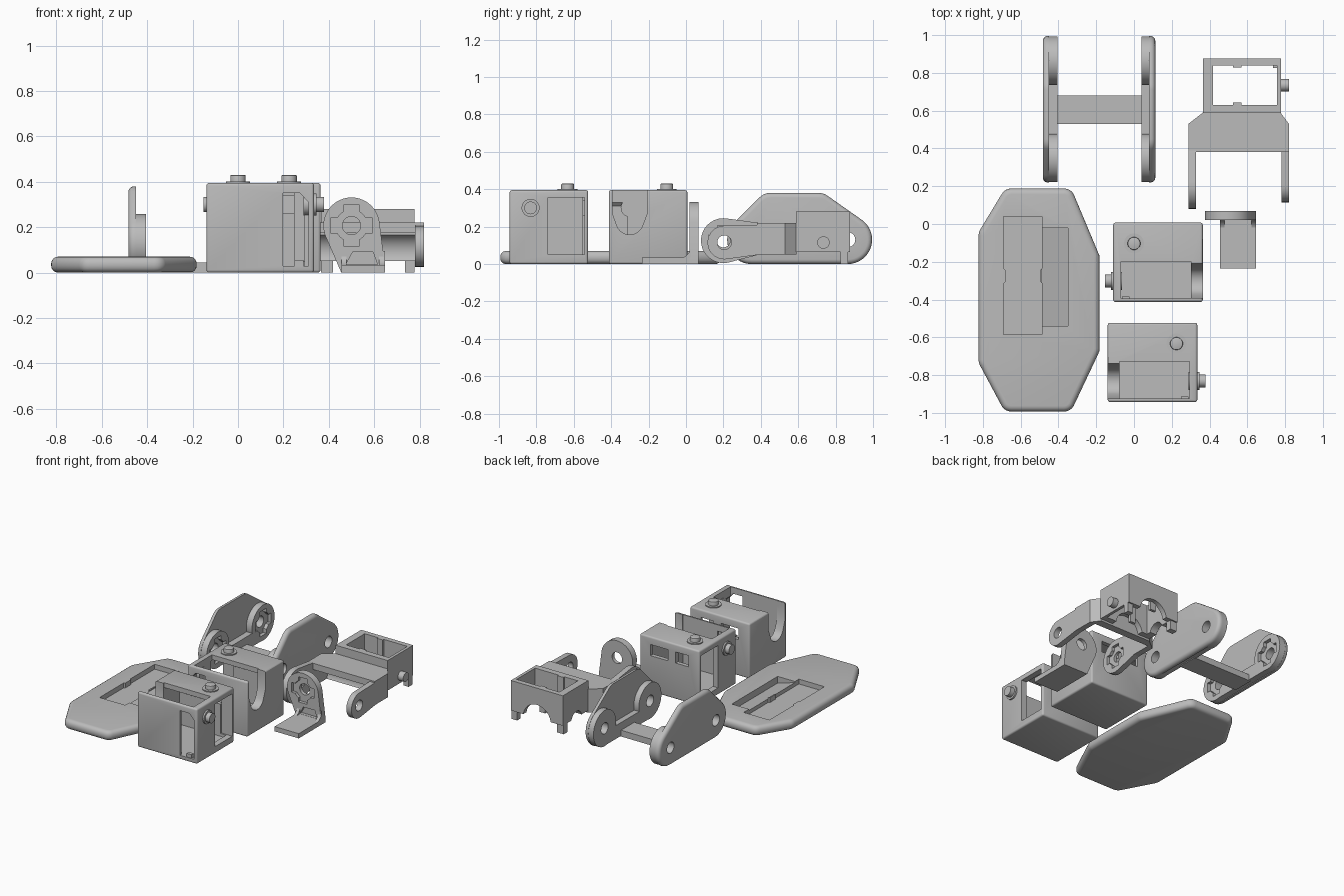
import bpy, bmesh, math
from mathutils import Vector

if "Cube" in bpy.data.objects:
    bpy.data.objects.remove(bpy.data.objects["Cube"])

GREY = bpy.data.materials.new("plain grey")
GREY.diffuse_color = (0.5, 0.5, 0.5, 1)
GREY.use_nodes = True
GREY.node_tree.nodes["Principled BSDF"].inputs["Base Color"].default_value = GREY.diffuse_color


def circle(u, v, r, n=32):
    return [(u + r * math.cos(2 * math.pi * i / n), v + r * math.sin(2 * math.pi * i / n)) for i in range(n)]


def hull(pts):
    """2D convex outline of a point set."""
    pts = sorted(set((round(a, 5), round(b, 5)) for a, b in pts))

    def chain(seq):
        out = []
        for p in seq:
            while len(out) > 1 and ((out[-1][0] - out[-2][0]) * (p[1] - out[-2][1])
                                    - (out[-1][1] - out[-2][1]) * (p[0] - out[-2][0])) <= 1e-7:
                out.pop()
            out.append(p)
        return out[:-1]
    return chain(pts) + chain(pts[::-1])


def prism(name, pts, axis, a, b, bevel=0, ends=(), seg=4):
    """Extrude an outline along an axis; optionally round the rim at given ends."""
    place = {'x': lambda u, v, t: (t, u, v), 'y': lambda u, v, t: (u, t, v),
             'z': lambda u, v, t: (u, v, t)}[axis]
    bm = bmesh.new()
    lo = [bm.verts.new(place(u, v, a)) for u, v in pts]
    hi = [bm.verts.new(place(u, v, b)) for u, v in pts]
    bm.faces.new(lo)
    bm.faces.new(hi)
    n = len(pts)
    for i in range(n):
        j = (i + 1) % n
        bm.faces.new((lo[i], lo[j], hi[j], hi[i]))
    bmesh.ops.recalc_face_normals(bm, faces=bm.faces[:])
    if bevel:
        k = 'xyz'.index(axis)
        es = [e for e in bm.edges if any(all(abs(v.co[k] - t) < 1e-5 for v in e.verts) for t in ends)]
        bmesh.ops.bevel(bm, geom=es, offset=bevel, segments=seg, profile=0.5, affect='EDGES')
    me = bpy.data.meshes.new(name)
    bm.to_mesh(me)
    bm.free()
    me.materials.append(GREY)
    ob = bpy.data.objects.new(name, me)
    bpy.context.collection.objects.link(ob)
    return ob


def box(name, x0, x1, y0, y1, z0, z1, bevel=0):
    ob = prism(name, [(x0, y0), (x1, y0), (x1, y1), (x0, y1)], 'z', z0, z1)
    if bevel:
        bm = bmesh.new()
        bm.from_mesh(ob.data)
        bmesh.ops.bevel(bm, geom=bm.edges[:], offset=bevel, segments=3, profile=0.5, affect='EDGES')
        bm.to_mesh(ob.data)
        bm.free()
    return ob


def combine(ob, tools, op='DIFFERENCE'):
    for t in tools:
        m = ob.modifiers.new("cut", 'BOOLEAN')
        m.operation, m.object, m.solver = op, t, 'EXACT'
        bpy.context.view_layer.objects.active = ob
        bpy.ops.object.modifier_apply(modifier=m.name)
        bpy.data.objects.remove(t)
    return ob


def horn_cutters(axis, u, v, a, b, through_a, through_b, s=1.0):
    """Cross-shaped horn pocket with a centre hole."""
    w, l = 0.035 * s, 0.09 * s
    return [prism("c", circle(u, v, 0.07 * s), axis, a, b),
            prism("c", [(u - l, v - w), (u + l, v - w), (u + l, v + w), (u - l, v + w)], axis, a, b),
            prism("c", [(u - w, v - l), (u + w, v - l), (u + w, v + l), (u - w, v + l)], axis, a, b),
            prism("c", circle(u, v, 0.04 * s), axis, through_a, through_b)]


# Foot plate: rounded octagon with a stepped pocket and a sloped slot
corners = [(-.65, .13), (-.37, .13), (-.24, -.18), (-.24, -.66), (-.37, -.935),
           (-.65, -.935), (-.765, -.72), (-.765, -.06)]
foot = prism("foot_plate", hull([p for c in corners for p in circle(*c, 0.058, 24)]),
             'z', 0, .07, .03, (0, .07))
pocket = [(-.69, .04), (-.487, .04), (-.487, -.235), (-.497, -.245), (-.497, -.305), (-.487, -.315),
          (-.487, -.585), (-.69, -.585), (-.69, -.315), (-.68, -.305), (-.68, -.245), (-.69, -.235)]
combine(foot, [prism("c", pocket, 'z', .035, .2),
               prism("c", [(-.488, .062), (-.35, .022), (-.35, .2), (-.488, .2)], 'y', -.54, -.02)])

# Leg link: two humped side plates with horn discs, joined by a crossbar
ENDS = ((.35, .13), (.865, .13))
outline = hull([p for c in ENDS for p in circle(*c, .13, 40)]
               + circle(.45, .30, .08) + circle(.71, .30, .08))
for side, outer, mid, inner in (("left", -.483, -.45, -.405), ("right", .113, .08, .04)):
    d = 1 if inner > outer else -1
    plate = prism(side + "_link_plate", outline, 'x', outer, mid, .025, (outer,))
    rib = [(.35, 0.005), (.865, 0.005), (.865, .1), (.35, .1)]
    discs = [prism("d", circle(*c, .128, 40), 'x', mid - d * .01, inner) for c in ENDS]
    discs.append(prism("d", rib, 'x', mid - d * .01, inner))
    combine(plate, discs, 'UNION')
    for c in ENDS:
        if side == "left":
            tools = horn_cutters('x', *c, inner - d * .025, inner + d * .02, outer - d * .02, inner + d * .02)
        else:
            tools = [prism("c", circle(*c, .04), 'x', outer - d * .02, inner + d * .02)]
        combine(plate, tools)
box("link_crossbar", -.42, .055, .53, .68, 0, .045)

# Hip bracket: open frame, tapered neck and two pivot arms
frame = box("hip_frame", .365, .778, .587, .876, .065, .28)
combine(frame, [box("c", .418, .757, .63, .84, -.1, .5),
                prism("c", circle(.57, .05, .11), 'y', .5, .95),
                prism("c", circle(.72, .05, .06), 'x', .3, .5)])
for x0, x1 in ((.365, .418), (.735, .778)):
    box("frame_foot", x0, x1, .825, .866, 0, .08)
for y in (.632, .838):
    box("frame_key", .525, .57, y - .01, y + .01, .1, .28)
prism("frame_pivot", circle(.735, .115, .033), 'x', .77, .82)
neck = prism("hip_neck", [(.288, .38), (.82, .38), (.82, .53), (.775, .59), (.365, .59), (.288, .53)],
             'z', .05, .22)
combine(neck, [box("c", .33, .78, .3, .5, 0, .175), prism("c", circle(.46, .09, .085), 'x', .33, .78)])
left_arm = prism("left_arm", hull(circle(.2, .125, .12) + [(.39, .05), (.39, .22)]), 'x', .288, .328)
combine(left_arm, horn_cutters('x', .2, .125, .308, .4, .2, .4, .9))
right_arm = prism("right_arm", hull(circle(.205, .115, .09) + [(.39, .05), (.39, .21)]), 'x', .78, .82)
combine(right_arm, [prism("c", circle(.205, .115, .038), 'x', .7, .9)])

# Ankle bracket: round-headed upright on a flat base
upright = prism("ankle_upright", hull(circle(.5, .207, .124, 40) + [(.455, 0), (.647, 0), (.647, .035)]),
                'y', .02, .068)
combine(upright, horn_cutters('y', .5, .207, -.1, .042, -.1, .2)
        + [prism("c", [(.475, .035), (.615, .035), (.595, .09), (.505, .09)], 'y', -.1, .042)])
box("ankle_base", .455, .647, -.235, .03, 0, .034)
arc = [(-.04 + .065 * math.sin(t * math.pi / 16), .095 - .065 * math.cos(t * math.pi / 16)) for t in range(9)]
for x0, x1 in ((.455, .478), (.622, .647)):
    prism("ankle_fillet", arc + [(.025, .03)], 'x', x0, x1)


# Motor cases: open shells, mirrored copies of each other
def motor_case(name, cx, y0, s):
    def bx(a, b, c, d, e, f, bevel=0, n="c"):
        xa, xb = sorted((cx + s * a, cx + s * b))
        return box(n, xa, xb, y0 + c, y0 + d, e, f, bevel)

    case = bx(-.237, .237, 0, .42, 0, .395, .012, name)
    notch = hull([(y0 + .02, .5), (y0 + .205, .5), (y0 + .205, .27), (y0 + .02, .27)]
                 + circle(y0 + .112, .23, .073))
    x_n = sorted((cx - s * .3, cx - s * .175))
    window = [(.10, .03), (.212, .03), (.212, .31), (.175, .35), (.10, .35)]
    combine(case, [
        bx(-.175, .195, .018, .39, .03, .36),                  # inner cavity
        bx(-.175, .195, .018, .215, .2, .6),                   # open top
        prism("c", notch, 'x', *x_n),                          # rounded side notch
        bx(.15, .3, .205, .4, .05, .355),                      # side window
        prism("c", [(cx + s * u, v) for u, v in window], 'y', y0 - .1, y0 + .1),
        bx(-.15, -.01, .35, .5, .26, .34),                     # rear windows
        bx(.05, .15, .35, .5, .26, .34)])
    bx(.15, .19, .005, .03, .02, .055, 0, name + "_clip")
    tx, ty = cx + s * .127, y0 + .31
    prism(name + "_top_washer", circle(tx, ty, .053), 'z', .39, .402)
    prism(name + "_top_pivot", circle(tx, ty, .034), 'z', .39, .43, .005, (.43,), 2)
    for part, r, l in (("_side_washer", .048, .248), ("_side_pivot", .034, .28)):
        a, b = sorted((cx + s * .19, cx + s * l))
        prism(name + part, circle(y0 + .112, .3, r), 'x', a, b)


motor_case("rear_case", .127, -.413, -1)
motor_case("front_case", .098, -.943, 1)

# Smooth the curved surfaces while keeping edges crisp
for ob in bpy.context.scene.objects:
    ob.select_set(True)
    bpy.context.view_layer.objects.active = ob
bpy.ops.object.shade_smooth_by_angle(angle=math.radians(30))
